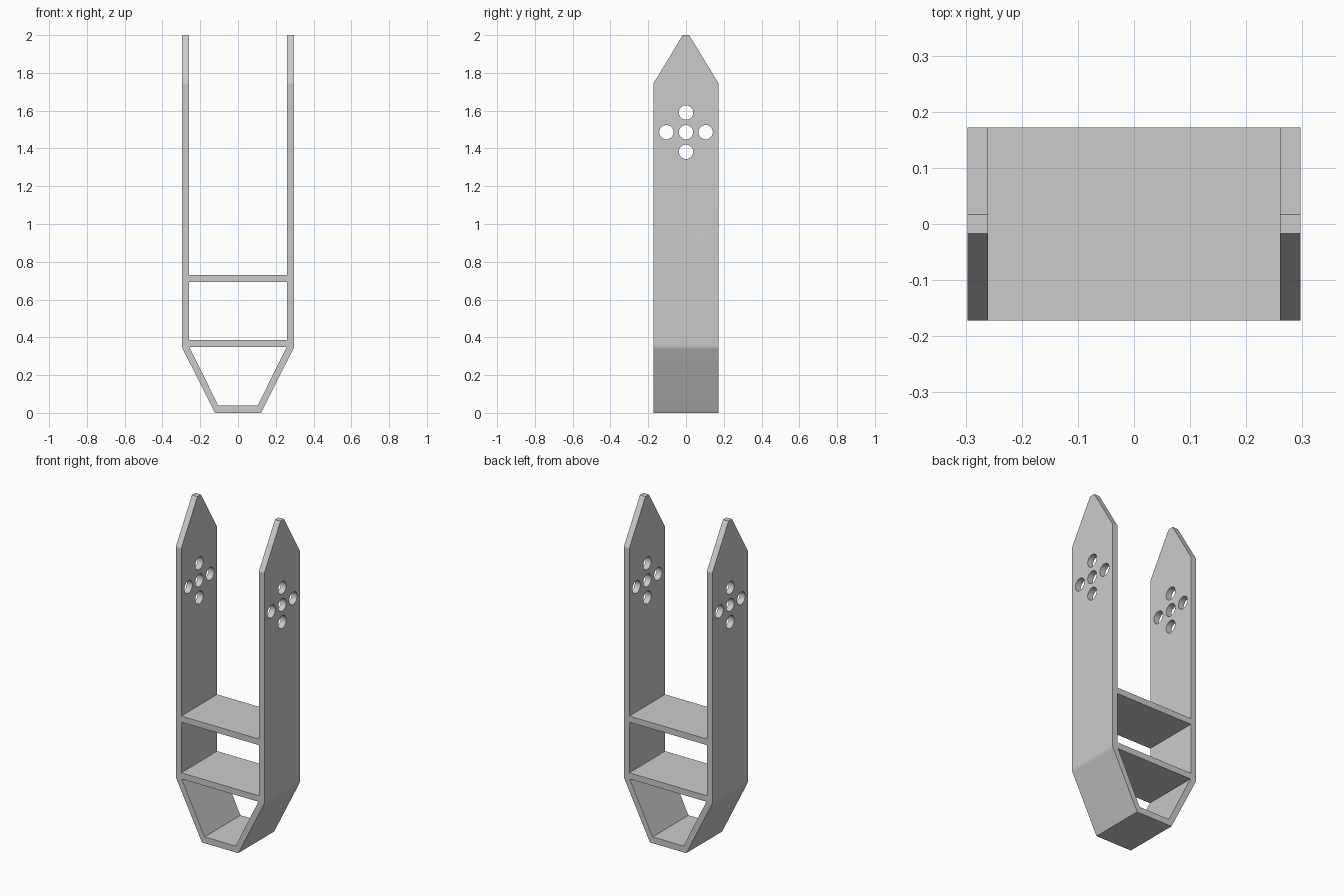
import bpy, bmesh, math
from mathutils import Vector

old = bpy.data.objects.get("Cube")
if old:
    bpy.data.objects.remove(old)

HALF_W, INNER_W, HALF_D, TOP = 0.297, 0.26, 0.172, 2.0
BEND_Z, FOOT_W = 0.348, 0.122
SHOULDER_Z, TIP = 1.745, 0.017

grey = bpy.data.materials.new("grey metal")
grey.use_nodes = True
colour = (0.6, 0.6, 0.6, 1)
grey.diffuse_color = colour
grey.node_tree.nodes["Principled BSDF"].inputs["Base Color"].default_value = colour


def prism(name, outline, half, axis):
    """Extrude a 2D outline (horizontal, z) to +-half along axis 'x' or 'y'."""
    bm = bmesh.new()
    place = (lambda u, z: (-half, u, z)) if axis == "x" else (lambda u, z: (u, -half, z))
    face = bm.faces.new([bm.verts.new(place(u, z)) for u, z in outline])
    moved = bmesh.ops.extrude_face_region(bm, geom=[face])["geom"]
    shift = Vector((2 * half, 0, 0)) if axis == "x" else Vector((0, 2 * half, 0))
    bmesh.ops.translate(bm, vec=shift, verts=[v for v in moved if isinstance(v, bmesh.types.BMVert)])
    bmesh.ops.recalc_face_normals(bm, faces=bm.faces)
    mesh = bpy.data.meshes.new(name)
    bm.to_mesh(mesh)
    bm.free()
    mesh.materials.append(grey)
    obj = bpy.data.objects.new(name, mesh)
    bpy.context.collection.objects.link(obj)
    return obj


def cut(body, cutter):
    """Subtract the cutter from the body and discard it."""
    cutter.hide_render = True
    mod = body.modifiers.new("cut", "BOOLEAN")
    mod.operation, mod.solver, mod.object = "DIFFERENCE", "EXACT", cutter
    bpy.context.view_layer.objects.active = body
    bpy.ops.object.modifier_apply(modifier=mod.name)
    bpy.data.objects.remove(cutter)


def box(w, low, high):
    return [(-w, low), (w, low), (w, high), (-w, high)]


# Outer silhouette, with a tight radius where the arms bend in to the foot
slope = math.atan2(HALF_W - FOOT_W, BEND_Z)
radius = 0.05
arc_z = BEND_Z + radius * math.tan(slope / 2)
side = [(FOOT_W, 0)]
for i in range(5):
    a = slope * (1 - i / 4)
    side.append((HALF_W - radius * (1 - math.cos(a)), arc_z - radius * math.sin(a)))
side.append((HALF_W, TOP))
bracket = prism("fork_bracket", side + [(-x, z) for x, z in reversed(side)], HALF_D, "y")

# Openings: tapered foot, middle bay, and the slot between the arms
foot = [(-0.104, 0.038), (0.104, 0.038), (0.257, 0.348), (-0.257, 0.348)]
for outline in (foot, box(INNER_W, 0.385, 0.692), box(INNER_W, 0.729, TOP + 0.2)):
    cut(bracket, prism("opening_cutter", outline, 0.4, "y"))

# Pointed arm tips
rise = (TOP - SHOULDER_Z) / (HALF_D - TIP)
for s in (-1, 1):
    corner = [(s * (TIP - 0.1), TOP + 0.1 * rise), (s * (HALF_D + 0.1), SHOULDER_Z - 0.1 * rise),
              (s * (HALF_D + 0.1), TOP + 0.1 * rise)]
    cut(bracket, prism("tip_cutter", corner, 0.5, "x"))

# Cross of five round holes through both arms
for dy, dz in ((0, 0), (1, 0), (-1, 0), (0, 1), (0, -1)):
    ring = [(dy * 0.104 + 0.038 * math.cos(t * math.tau / 40),
             1.486 + dz * 0.104 + 0.038 * math.sin(t * math.tau / 40)) for t in range(40)]
    cut(bracket, prism("hole_cutter", ring, 0.5, "x"))

bpy.ops.object.select_all(action="DESELECT")
bracket.select_set(True)
bpy.context.view_layer.objects.active = bracket
bpy.ops.object.shade_smooth_by_angle(angle=math.radians(12))
